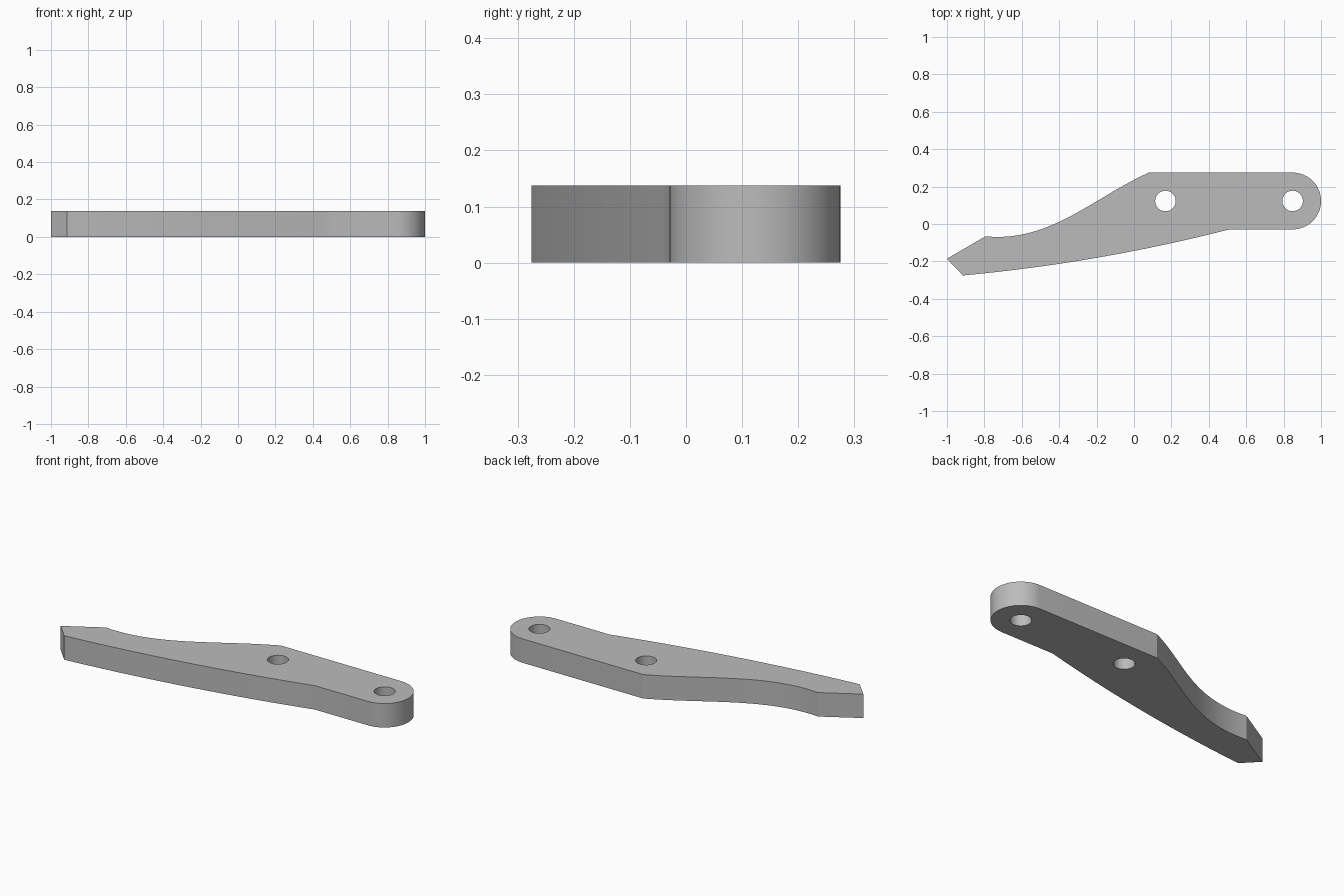
import bpy
import bmesh
from math import pi, sin, cos, radians
from mathutils import Vector
from mathutils.geometry import interpolate_bezier

if "Cube" in bpy.data.objects:
    bpy.data.objects.remove(bpy.data.objects["Cube"], do_unlink=True)

THICKNESS = 0.138
PIVOT = (0.848, 0.123)
BOLT = (0.168, 0.123)
END_RADIUS = 0.152
HOLE_RADIUS = 0.055


def arc(center, radius, start, end, steps):
    angles = [start + (end - start) * i / steps for i in range(steps + 1)]
    return [Vector((center[0] + radius * cos(a), center[1] + radius * sin(a))) for a in angles]


def bezier(a, handle_a, handle_b, b, steps=24):
    return list(interpolate_bezier(Vector(a), Vector(handle_a), Vector(handle_b), Vector(b), steps))


# Outline: rounded end, swept upper edge, pointed tip, bowed lower edge
outline = arc(PIVOT, END_RADIUS, -pi / 2, pi / 2, 32)
outline += bezier((0.08, 0.275), (-0.22, 0.14), (-0.45, -0.10), (-0.795, -0.066))
outline += [Vector((-1.0, -0.186))]
outline += bezier((-0.915, -0.275), (-0.435, -0.231), (0.04, -0.149), (0.51, -0.029))
holes = [arc(c, HOLE_RADIUS, 0, 2 * pi, 32)[:-1] for c in (PIVOT, BOLT)]

# Filled profile with two holes, extruded to the plate thickness
profile = bpy.data.curves.new("lever_profile", "CURVE")
profile.dimensions = "2D"
profile.fill_mode = "BOTH"
profile.extrude = THICKNESS / 2
for loop in [outline] + holes:
    spline = profile.splines.new("POLY")
    spline.points.add(len(loop) - 1)
    for point, co in zip(spline.points, loop):
        point.co = (co.x, co.y, 0, 1)
    spline.use_cyclic_u = True
helper = bpy.data.objects.new("lever_profile", profile)
bpy.context.collection.objects.link(helper)
bpy.context.view_layer.update()
mesh = bpy.data.meshes.new_from_object(helper.evaluated_get(bpy.context.evaluated_depsgraph_get()))
bpy.data.objects.remove(helper, do_unlink=True)

# Weld caps to walls and stand the plate on the ground
bm = bmesh.new()
bm.from_mesh(mesh)
bmesh.ops.remove_doubles(bm, verts=bm.verts, dist=0.0005)
bmesh.ops.translate(bm, verts=bm.verts, vec=(0, 0, THICKNESS / 2))
bmesh.ops.recalc_face_normals(bm, faces=bm.faces)
bm.to_mesh(mesh)
bm.free()

# Plain grey finish
grey = bpy.data.materials.new("plain_grey")
grey.use_nodes = True
colour = (0.5, 0.5, 0.5, 1)
grey.diffuse_color = colour
grey.node_tree.nodes["Principled BSDF"].inputs["Base Color"].default_value = colour
mesh.materials.clear()
mesh.materials.append(grey)

lever = bpy.data.objects.new("lever_arm", mesh)
bpy.context.collection.objects.link(lever)
bpy.ops.object.select_all(action="DESELECT")
lever.select_set(True)
bpy.context.view_layer.objects.active = lever
bpy.ops.object.shade_smooth_by_angle(angle=radians(20))
